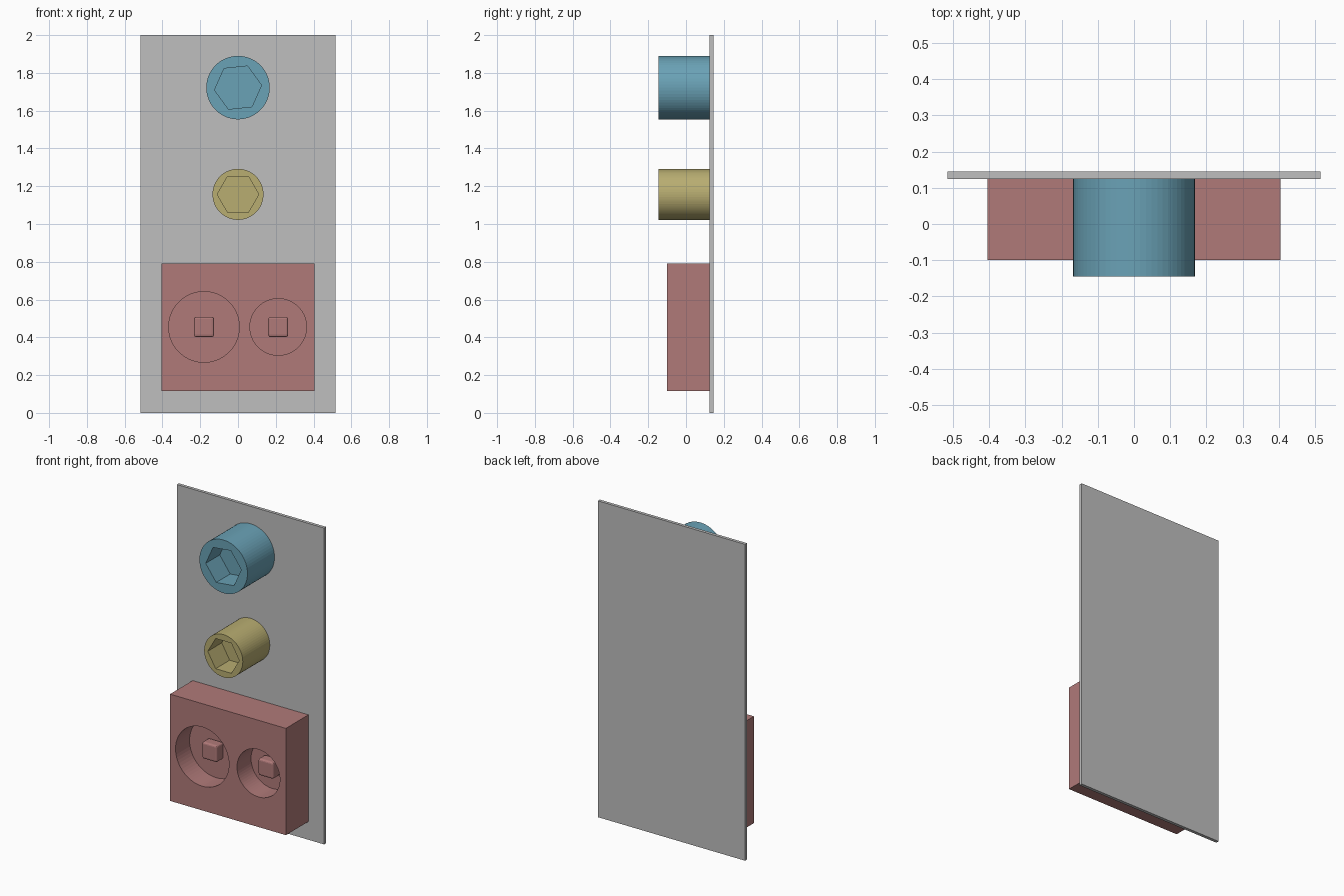
import bpy, math

if "Cube" in bpy.data.objects:
    bpy.data.objects.remove(bpy.data.objects["Cube"])


def material(name, rgb):
    m = bpy.data.materials.new(name)
    lin = [c / 12.92 if c <= 0.04045 else ((c + 0.055) / 1.055) ** 2.4
           for c in (v / 255 for v in rgb)]
    m.diffuse_color = (*lin, 1)
    m.use_nodes = True
    m.node_tree.nodes["Principled BSDF"].inputs["Base Color"].default_value = m.diffuse_color
    return m


GREY = material("plate grey", (191, 191, 191))
BLUE = material("soft blue", (106, 162, 182))
YELLOW = material("straw yellow", (184, 173, 113))
RED = material("dusty red", (176, 122, 121))


def box(name, x0, x1, y0, y1, z0, z1, mat):
    bpy.ops.mesh.primitive_cube_add(
        size=1, location=((x0 + x1) / 2, (y0 + y1) / 2, (z0 + z1) / 2))
    ob = bpy.context.object
    ob.name = name
    ob.scale = (x1 - x0, y1 - y0, z1 - z0)
    bpy.ops.object.transform_apply(location=False, rotation=False, scale=True)
    ob.data.materials.append(mat)
    return ob


def prism(name, sides, r, x, z, y0, y1, mat, turn=0):
    """Regular prism along y; turn=0 puts a corner on +x."""
    bpy.ops.mesh.primitive_cylinder_add(
        vertices=sides, radius=r, depth=y1 - y0,
        location=(x, (y0 + y1) / 2, z),
        rotation=(math.pi / 2, 0, 0))
    ob = bpy.context.object
    ob.name = name
    ob.rotation_euler = (math.pi / 2, math.radians(-turn), 0)
    bpy.ops.object.transform_apply(location=False, rotation=True, scale=False)
    ob.data.materials.append(mat)
    return ob


def cut(target, cutter):
    mod = target.modifiers.new("recess", 'BOOLEAN')
    mod.operation = 'DIFFERENCE'
    mod.solver = 'EXACT'
    mod.object = cutter
    bpy.context.view_layer.objects.active = target
    bpy.ops.object.modifier_apply(modifier=mod.name)
    bpy.data.objects.remove(cutter)


PLATE_Y = 0.125
box("back_plate", -0.515, 0.515, PLATE_Y, 0.145, 0, 2, GREY)

# Round knobs with hexagonal sockets (primitive corner starts on z, so turn 30)
for name, r, z, hex_r, turn, mat in (
        ("upper_knob", 0.168, 1.722, 0.125, 36, BLUE),
        ("lower_knob", 0.135, 1.157, 0.11, 30, YELLOW)):
    knob = prism(name, 64, r, 0, z, -0.145, PLATE_Y, mat)
    cut(knob, prism("socket_cutter", 6, hex_r, 0, z, -0.3, -0.005, mat, turn))

# Block with two round wells, each holding a small bevelled post
block = box("socket_block", -0.405, 0.405, -0.1, PLATE_Y, 0.115, 0.79, RED)
WELL_FLOOR = 0.04
for side, x, r in (("left", -0.18, 0.187), ("right", 0.213, 0.15)):
    cut(block, prism("well_cutter", 64, r, x, 0.455, -0.3, WELL_FLOOR, RED))
    post = box(side + "_post", x - 0.053, x + 0.053, -0.03, WELL_FLOOR,
               0.402, 0.508, RED)
    bevel = post.modifiers.new("soft edges", 'BEVEL')
    bevel.width = 0.012
    bevel.segments = 3
    bpy.context.view_layer.objects.active = post
    bpy.ops.object.modifier_apply(modifier=bevel.name)
